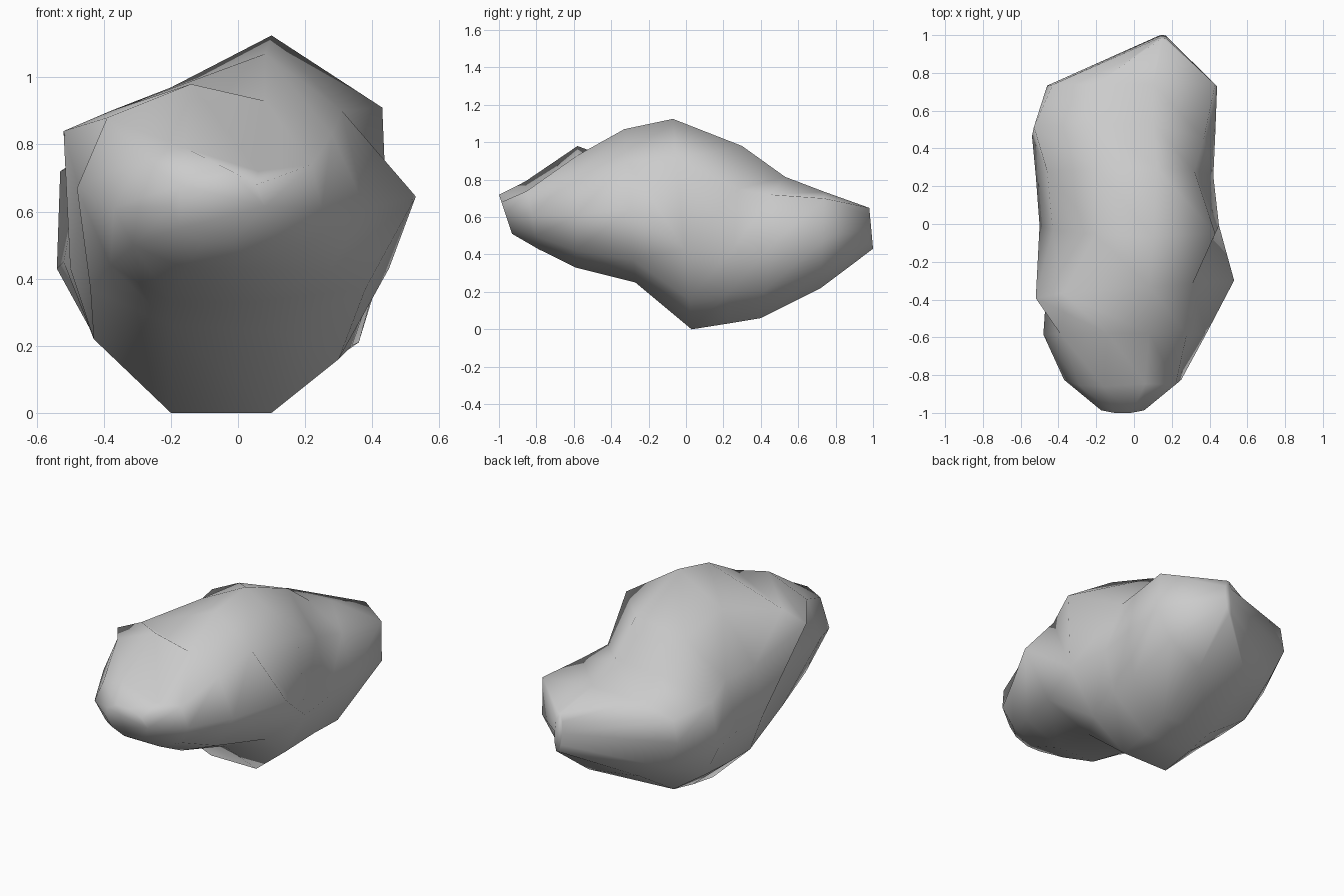
import bpy, bmesh
from math import cos, sin, radians

N = 10  # corners per cross-section, counter-clockwise from lower left


def oval(cx, cz, rx, rz):
    return [(cx + rx * cos(radians(-108 + 36 * i)), cz + rz * sin(radians(-108 + 36 * i)))
            for i in range(N)]


# Nose sections: (y at bottom, y at top, outline in x and z)
nose = [
    (-0.93, -1.00, oval(-0.06, 0.615, 0.14, 0.11)),
    (-0.79, -0.86, oval(-0.06, 0.61, 0.31, 0.19)),
]
# dimple on top of the nose, with a raised left rim
nose[1][2][4:8] = [(0.22, 0.74), (0.06, 0.72), (-0.16, 0.79), (-0.29, 0.76)]

# Boulder body, front half and back half
front = [
    (-0.59, -0.58, [(-.2, .33), (.04, .33), (.27, .42), (.38, .61), (.28, .83),
                    (.08, .93), (-.14, .98), (-.39, .88), (-.48, .67), (-.38, .44)]),
    (-0.27, -0.33, [(-.2, .26), (.1, .25), (.38, .37), (.53, .645), (.31, .90),
                    (.08, 1.07), (-.38, .90), (-.52, .84), (-.46, .62), (-.44, .37)]),
    (0.03, -0.07, [(-.2, 0), (.1, 0), (.30, .16), (.45, .43), (.43, .91),
                   (.1, 1.125), (-.2, .97), (-.43, .70), (-.50, .43), (-.43, .22)]),
]
back = [
    (0.22, 0.30, [(-.2, .03), (.1, .03), (.34, .20), (.42, .43), (.32, .75),
                  (.12, .98), (-.2, .93), (-.46, .75), (-.52, .45), (-.43, .22)]),
    (0.40, 0.53, [(-.2, .07), (.12, .06), (.36, .21), (.43, .46), (.37, .72),
                  (.1, .815), (-.2, .80), (-.53, .72), (-.54, .43), (-.43, .23)]),
    (0.72, 0.74, [(-.2, .27), (.14, .22), (.34, .32), (.44, .47), (.43, .70),
                  (.1, .735), (-.2, .73), (-.43, .67), (-.46, .54), (-.38, .37)]),
]
# Tail narrows to an upright edge
tail = [(1.0, 0.98, oval(0.15, 0.54, 0.025, 0.115))]

bm = bmesh.new()
rings = []
for y0, y1, pts in nose + front + back + tail:
    lo = min(z for _, z in pts)
    hi = max(z for _, z in pts)
    rings.append([bm.verts.new((x, y0 + (y1 - y0) * (z - lo) / (hi - lo), z))
                  for x, z in pts])
# left cheek corner sits further forward
rings[3][6].co.y -= 0.05
rings[3][7].co.y -= 0.08
rings[6][4].co.y -= 0.06

for k, (a, b) in enumerate(zip(rings, rings[1:])):
    for i in range(N):
        j = (i + 1) % N
        if (k, i) == (3, 3):   # hollow behind the right cheek
            bm.faces.new((a[i], a[j], b[i]))
            bm.faces.new((a[j], b[j], b[i]))
        else:
            bm.faces.new((a[i], a[j], b[j], b[i]))
bm.faces.new(rings[0])
bm.faces.new(rings[-1][::-1])
bmesh.ops.recalc_face_normals(bm, faces=bm.faces)
for f in bm.faces:
    f.smooth = True

mesh = bpy.data.meshes.new("boulder")
bm.to_mesh(mesh)
bm.free()
boulder = bpy.data.objects.new("boulder", mesh)
bpy.context.collection.objects.link(boulder)
